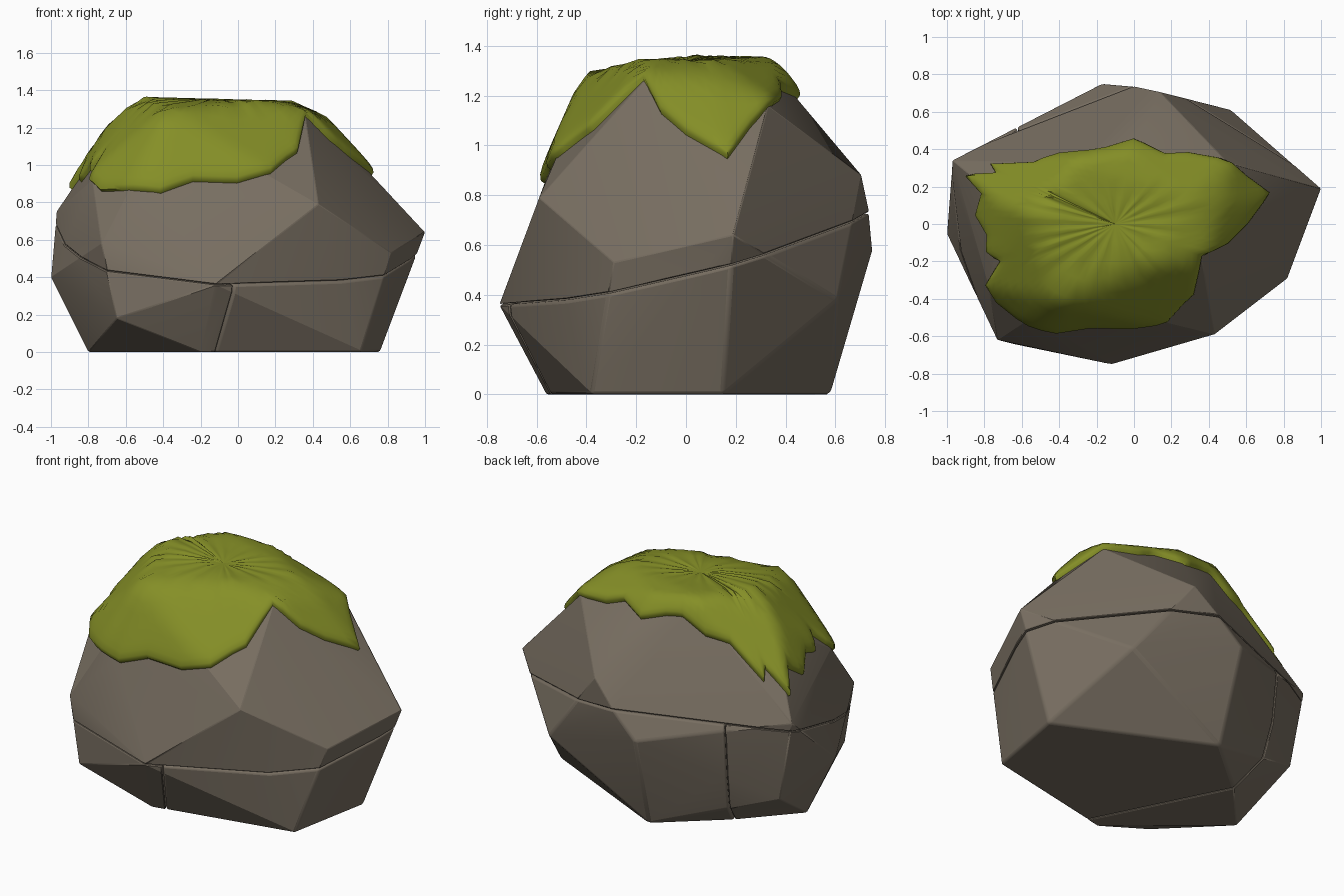
import bpy, bmesh, math
from mathutils import Vector
from mathutils.bvhtree import BVHTree

if "Cube" in bpy.data.objects:
    bpy.data.objects.remove(bpy.data.objects["Cube"])


def material(name, rgb):
    m = bpy.data.materials.new(name)
    m.diffuse_color = (*rgb, 1)
    m.use_nodes = True
    m.node_tree.nodes["Principled BSDF"].inputs["Base Color"].default_value = m.diffuse_color
    return m


ROCK = material("grey brown stone", (0.188, 0.157, 0.12))
MOSS = material("olive moss", (0.235, 0.275, 0.02))

# Corners of the whole boulder, from the ground up
CORNERS = [
    (-.2, -.56, 0), (.66, -.38, 0), (.76, .15, 0), (-.15, .58, 0), (-.5, .28, 0), (-.8, -.05, 0),
    (-.65, -.64, .18), (-.88, .33, .25), (-.12, -.75, .36), (.52, .61, .38), (-1, -.05, .4),
    (.82, -.29, .53), (-.73, -.62, .58), (-.17, .75, .58), (1, .19, .64), (0, .735, .74),
    (-.97, .34, .75), (.43, -.59, .79), (.14, .705, .88), (-.78, -.32, .92), (-.45, -.56, .87),
    (.5, .33, 1.16), (.36, -.17, 1.26), (-.38, -.39, 1.26), (.28, .12, 1.31), (.45, .1, 1.23),
    (-.3, .32, 1.32), (-.02, .36, 1.29), (-.52, .05, 1.33), (-.68, .1, 1.18), (.1, -.2, 1.31),
]


def boulder():
    bm = bmesh.new()
    for c in CORNERS:
        bm.verts.new(c)
    res = bmesh.ops.convex_hull(bm, input=bm.verts[:])
    junk = [g for g in res["geom_interior"] if isinstance(g, bmesh.types.BMVert)]
    bmesh.ops.delete(bm, geom=junk, context='VERTS')
    bmesh.ops.dissolve_limit(bm, angle_limit=math.radians(3), verts=bm.verts[:], edges=bm.edges[:])
    return bm


def finish(bm, name, mat, angle):
    bmesh.ops.recalc_face_normals(bm, faces=bm.faces[:])
    me = bpy.data.meshes.new(name)
    bm.to_mesh(me)
    bm.free()
    me.materials.append(mat)
    ob = bpy.data.objects.new(name, me)
    bpy.context.collection.objects.link(ob)
    bpy.ops.object.select_all(action='DESELECT')
    ob.select_set(True)
    bpy.context.view_layer.objects.active = ob
    bpy.ops.object.shade_smooth_by_angle(angle=math.radians(angle))
    return ob


# Cracks: one tilted plane across, one steep plane splitting the base
ACROSS = (Vector((0, 0, .543)), Vector((.072, -.256, 1)).normalized())
SPLIT = (Vector((-.02, -.72, .37)), Vector((.08, -.14, .37)).cross(Vector((-.54, 1.08, 0))).normalized())
if SPLIT[1].x < 0:
    SPLIT = (SPLIT[0], -SPLIT[1])


def piece(name, cuts, bevel, segments):
    bm = boulder()
    for (co, no), side in cuts:
        res = bmesh.ops.bisect_plane(bm, geom=bm.verts[:] + bm.edges[:] + bm.faces[:],
                                     plane_co=co + no * side * .003, plane_no=no * side, clear_inner=True)
        rim = [g for g in res["geom_cut"] if isinstance(g, bmesh.types.BMEdge)]
        bmesh.ops.contextual_create(bm, geom=rim)
    ob = finish(bm, name, ROCK, 18)
    mod = ob.modifiers.new("worn edges", 'BEVEL')
    mod.width, mod.segments, mod.limit_method = bevel, segments, 'ANGLE'
    mod.angle_limit = math.radians(25)
    return ob


piece("upper_stone", [(ACROSS, 1)], .004, 1)
piece("base_stone_left", [(ACROSS, -1), (SPLIT, -1)], .005, 1)
piece("base_stone_right", [(ACROSS, -1), (SPLIT, 1)], .03, 3)

# Moss cap: ragged rim, projected outwards onto the boulder
RIM = [
    (-.8, -.33, .92), (-.74, -.42, .86), (-.62, -.5, .86), (-.42, -.58, .85), (-.25, -.58, .93),
    (0, -.58, .92), (.18, -.53, .96), (.28, -.45, 1.05), (.35, -.4, 1.1), (.36, -.17, 1.26),
    (.5, -.1, 1.13), (.58, 0, 1.03), (.73, .17, .95), (.62, .27, 1.09), (.47, .36, 1.18),
    (.3, .39, 1.2), (.17, .38, 1.24), (0, .46, 1.2), (-.15, .41, 1.24), (-.25, .39, 1.25),
    (-.42, .4, 1.2), (-.55, .34, 1.15), (-.81, .34, .97), (-.76, .28, 1.02), (-.9, .26, .87),
    (-.83, .17, 1.0), (-.87, .05, .92), (-.8, -.06, 1.0), (-.8, -.15, .97), (-.72, -.2, 1.05),
]
core, apex = Vector((-.1, 0, .6)), Vector((-.1, 0, 1.33))
hull = boulder()
tree = BVHTree.FromBMesh(hull)
hull.free()


def on_rock(p, lift):
    d = (p - core).normalized()
    hit, n, _, _ = tree.ray_cast(core, d)
    if n.dot(d) < 0:
        n = -n
    return hit + (n + d).normalized() * lift


rim = []
for i, p in enumerate(RIM):
    a, b = Vector(p), Vector(RIM[(i + 1) % len(RIM)])
    rim += [a.lerp(b, k / 3) for k in range(3)]
bm = bmesh.new()
rings = [(.15, .03), (.3, .033), (.4, .035), (.5, .038), (.58, .039), (.65, .039), (.72, .039),
         (.78, .039), (.85, .038), (.91, .036), (.96, .03), (.99, .018), (1, -.01)]
top = bm.verts.new(on_rock(apex, .022))
loops = []
for t, lift in rings:
    loops.append([bm.verts.new(on_rock(apex.lerp(p, t), lift + (.003 * math.sin(i * 1.4) if t < .5 else 0)))
                  for i, p in enumerate(rim)])
n = len(rim)
for i in range(n):
    j = (i + 1) % n
    bm.faces.new((top, loops[0][i], loops[0][j]))
    for inner, outer in zip(loops, loops[1:]):
        bm.faces.new((inner[i], outer[i], outer[j], inner[j]))
bmesh.ops.recalc_face_normals(bm, faces=bm.faces[:])
if top.link_faces[0].normal.z < 0:
    bmesh.ops.reverse_faces(bm, faces=bm.faces[:])
finish(bm, "moss_cap", MOSS, 50)
